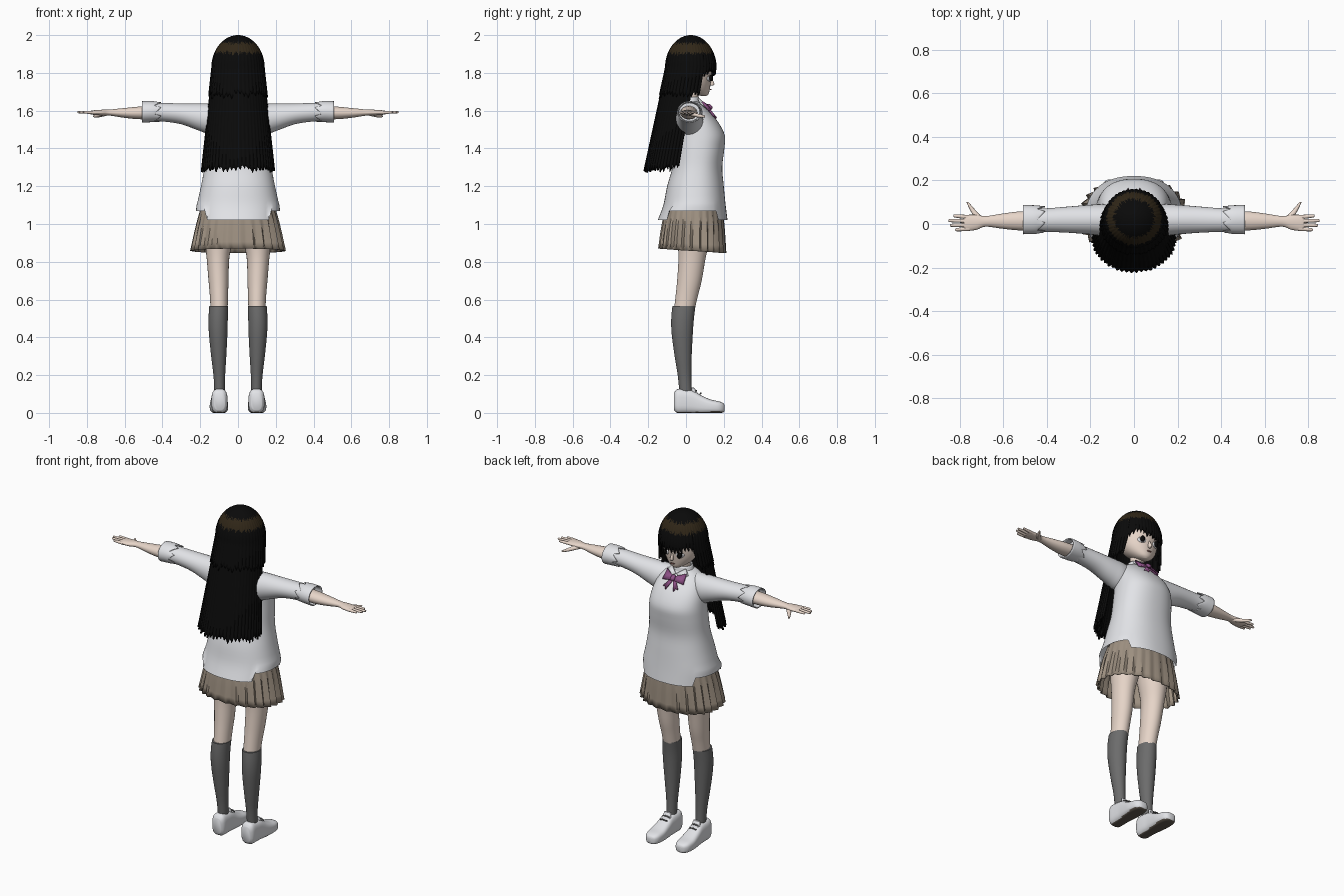
import bpy, bmesh, math, random
from mathutils import Vector

random.seed(4)
cube = bpy.data.objects.get("Cube")
if cube:
    bpy.data.objects.remove(cube)


def material(name, r, g, b):
    m = bpy.data.materials.new(name)
    m.use_nodes = True
    m.diffuse_color = (r, g, b, 1)
    m.node_tree.nodes["Principled BSDF"].inputs["Base Color"].default_value = (r, g, b, 1)
    return m


black = material("black hair", .003, .003, .003)
brown = material("brown hair shine", .03, .02, .009)
skin = material("skin", .85, .71, .62)
white = material("white cloth", .78, .79, .82)
taupe = material("taupe skirt", .34, .28, .22)
grey = material("grey sock", .15, .15, .15)
purple = material("purple ribbon", .27, .08, .24)
sole = material("sole", .12, .1, .08)
pink = material("lip pink", .55, .25, .22)


def finish(name, bm, mats, angle=50, mirror=False, thick=0):
    """Turn a bmesh into a shaded object with its modifiers."""
    bmesh.ops.recalc_face_normals(bm, faces=bm.faces[:])
    me = bpy.data.meshes.new(name)
    bm.to_mesh(me)
    bm.free()
    for m in mats:
        me.materials.append(m)
    ob = bpy.data.objects.new(name, me)
    bpy.context.collection.objects.link(ob)
    bpy.ops.object.select_all(action='DESELECT')
    ob.select_set(True)
    bpy.context.view_layer.objects.active = ob
    bpy.ops.object.shade_smooth_by_angle(angle=math.radians(angle))
    if thick:
        mod = ob.modifiers.new("thickness", 'SOLIDIFY')
        mod.thickness = thick
    if mirror:
        ob.modifiers.new("mirror", 'MIRROR')
    return ob


def smooth(rings, steps):
    """Catmull-Rom interpolation between rings."""
    out = []
    for i in range(len(rings) - 1):
        p = [rings[max(0, min(len(rings) - 1, i + k))] for k in (-1, 0, 1, 2)]
        for s in range(steps):
            t = s / steps
            out.append([b + t / 2 * (c - a + t * (2 * a - 5 * b + 4 * c - d + t * (3 * (b - c) + d - a)))
                        for a, b, c, d in zip(*p)])
    return out + [list(rings[-1])]


def loft(name, axis, rings, mat, sides=28, power=2, warp=None, caps=True, steps=4,
         mirror=False, thick=0, under=None):
    """Skin rings (position, centre u, centre v, radius u, radius v) along an axis."""
    bm = bmesh.new()
    dense = smooth(rings, steps)
    u, v = [k for k in range(3) if k != axis]
    rows = []
    for j, (s, cu, cv, ru, rv) in enumerate(dense):
        row = []
        for i in range(sides):
            a = math.tau * i / sides
            c, d = math.cos(a), math.sin(a)
            co = Vector()
            co[axis] = s
            co[u] = cu + ru * math.copysign(abs(c) ** (2 / power), c)
            co[v] = cv + rv * math.copysign(abs(d) ** (2 / power), d)
            if warp:
                warp(co, i, a, j / (len(dense) - 1))
            row.append(bm.verts.new(co))
        rows.append(row)
    for r, q in zip(rows, rows[1:]):
        for i in range(sides):
            k = (i + 1) % sides
            bm.faces.new((r[i], r[k], q[k], q[i]))
    if caps:
        bm.faces.new(rows[0])
        bm.faces.new(rows[-1])
    bmesh.ops.recalc_face_normals(bm, faces=bm.faces[:])
    if under:
        for f in bm.faces:
            f.material_index = int(f.normal.z < -.7 and f.calc_center_median().z < .02)
    return finish(name, bm, [mat] + ([under] if under else []), mirror=mirror, thick=thick)


def plate(name, points, mat, place, depth=.009):
    """Thin mirrored plate from an x, z outline; place gives y for a point."""
    bm = bmesh.new()
    f = bm.faces.new([bm.verts.new((x, place(x, z), z)) for x, z in points])
    bm.normal_update()
    return finish(name, bm, [mat], mirror=True, thick=depth)


def hair(name, start, end, strands, top, bottom, jag, scale, rows, closed):
    """Grid of ridged strands on the hair surface, each ending in a point."""
    bm = bmesh.new()
    per = 4
    n = strands * per
    ends = [random.uniform(-jag, jag) * .6 for _ in range(strands + 1)]
    cols = []
    for i in range(n if closed else n + 1):
        a = start + (end - start) * i / n
        p = (i % per) / per
        low = bottom(math.sin(a)) + jag * abs(2 * p - 1) + ends[i // per]
        col = []
        for j in range(rows + 1):
            t = j / rows
            z = top - (top - low) * (t * t if closed else t)
            dome = math.sqrt(max(0, 1 - (max(0, z - 1.83) / .17) ** 2))
            k = max(0, (1.83 - z) / .55)
            r = scale * dome * (1 + .035 * math.sin(p * math.pi) * t)
            col.append(bm.verts.new(((.138 + .055 * k) * r * math.cos(a),
                                     .025 - .095 * k + (.133 + .02 * k) * r * math.sin(a), z)))
        cols.append(col)
    pairs = list(zip(cols, cols[1:])) + ([(cols[-1], cols[0])] if closed else [])
    for c, (p, q) in enumerate(pairs):
        edge = random.uniform(-.008, .008)
        for j in range(rows):
            f = bm.faces.new((p[j], q[j], q[j + 1], p[j + 1]))
            z = f.calc_center_median().z
            f.material_index = int(1.905 + edge < z < 1.957 + edge and closed)
    bmesh.ops.remove_doubles(bm, verts=bm.verts[:], dist=.0001)
    return finish(name, bm, [black, brown], angle=60, thick=.012)


# Hair: cap with fringe and side locks, then the long back
def cap_edge(s):
    return 1.795 if s > .52 else 1.69 - .03 * min(.5, .5 - s)


hair("hair_cap", 0, math.tau, 44, 2, cap_edge, .025, 1, 30, True)
hair("long_back_hair", math.pi - .2, math.tau + .2, 30, 1.9, lambda s: 1.285, .02, .985, 20, False)
hair("inner_back_hair", math.pi, math.tau, 22, 1.88, lambda s: 1.3, .025, .88, 16, False)

# Head, nose, eyes and mouth
loft("head", 2, [(1.677, 0, .095, .012, .012), (1.69, 0, .08, .042, .04), (1.72, 0, .055, .078, .072),
                 (1.76, 0, .04, .102, .093), (1.82, 0, .03, .112, .108), (1.9, 0, .03, .1, .1),
                 (1.95, 0, .03, .06, .06)], skin)
loft("nose", 2, [(1.732, 0, .134, .006, .006), (1.742, 0, .137, .009, .014), (1.775, 0, .128, .006, .008)],
     skin, sides=10)


def face_y(x, z):
    return .04 + .097 * math.sqrt(1 - (x / .104) ** 2)


def oval(cx, cz, rx, rz):
    return [(cx + rx * math.cos(a), cz + rz * math.sin(a)) for a in (math.tau * i / 12 for i in range(12))]


plate("eye_whites", oval(.047, 1.772, .022, .017), white, face_y)
plate("irises", oval(.047, 1.773, .012, .017), black, lambda x, z: face_y(x, z) + .003)
plate("mouth", [(0, 1.709), (.014, 1.712), (0, 1.714)], pink, lambda x, z: .127)
loft("neck", 2, [(1.6, 0, .02, .045, .042), (1.66, 0, .025, .04, .04), (1.72, 0, .03, .042, .042)], skin)


# Jumper with a hem raised at the sides
def hem(co, i, a, t):
    if co.z < 1.12:
        lift = .05 if abs(math.cos(a)) > .75 else 0
        co.z += lift * (1.12 - co.z) * 10


loft("jumper", 2, [(1.02, 0, .035, .222, .185), (1.1, 0, .045, .217, .165), (1.2, 0, .05, .196, .15),
                   (1.3, 0, .06, .178, .132), (1.4, 0, .07, .17, .133), (1.47, 0, .072, .163, .133),
                   (1.54, 0, .055, .152, .115), (1.6, 0, .03, .13, .088), (1.635, 0, .02, .09, .06),
                   (1.65, 0, .02, .055, .045)], white, sides=64, power=2.25, warp=hem, caps=False)
loft("sleeves", 0, [(.05, .015, 1.58, .05, .055), (.13, .018, 1.555, .072, .082), (.2, .02, 1.565, .068, .073),
                    (.3, .02, 1.583, .06, .055), (.4, .018, 1.592, .054, .049), (.47, .018, 1.593, .055, .049)],
     white, mirror=True)


# Turned-back cuffs with a notched edge
def notch(co, i, a, t):
    if t < .3:
        co.x += .012 * (i % 4 - 1.5) * (1 - t * 3)


loft("cuffs", 0, [(.425, .02, 1.594, .062, .053), (.46, .02, 1.595, .066, .056), (.508, .02, 1.593, .067, .057)],
     white, warp=notch, caps=False, mirror=True, thick=.006)

# Shirt collar and ribbon bow
loft("collar_band", 2, [(1.63, 0, .022, .065, .055), (1.672, 0, .02, .05, .048)], white, caps=False, thick=.005)


def chest_y(x, z):
    return .118 + .85 * (1.62 - z) - x * x * 3


plate("collar_points", [(.003, 1.635), (.045, 1.662), (.07, 1.635), (.04, 1.605)], white,
      lambda x, z: chest_y(x, z) - .014)
plate("bow_tails", [(0, 1.615), (.012, 1.618), (.05, 1.572), (.034, 1.575), (.027, 1.562)], purple, chest_y)
plate("bow_loops", [(0, 1.628), (.03, 1.638), (.064, 1.65), (.07, 1.6), (.03, 1.608), (0, 1.612)], purple,
      lambda x, z: chest_y(x, z) + .008)
loft("bow_knot", 2, [(1.607, 0, .13, .011, .008), (1.622, 0, .127, .014, .012), (1.635, 0, .118, .011, .008)],
     purple, sides=12)

# Forearms and hands
loft("forearms", 0, [(.44, .015, 1.59, .046, .036), (.53, .014, 1.588, .043, .033), (.6, .013, 1.588, .035, .026),
                     (.68, .012, 1.59, .024, .016), (.72, .008, 1.59, .034, .015), (.765, .005, 1.59, .037, .012),
                     (.78, .004, 1.59, .034, .009)], skin, mirror=True)
for finger, y, tip in (("index", .031, .828), ("middle", .013, .85), ("ring", -.005, .843), ("little", -.022, .82)):
    loft(finger + "_fingers", 0, [(.755, y, 1.59, .01, .009), (.79, y * 1.1, 1.591, .009, .008),
                                  (tip - .006, y * 1.2, 1.592, .007, .006), (tip, y * 1.2, 1.592, .003, .003)],
         skin, sides=10, mirror=True)
loft("thumbs", 1, [(.015, .7, 1.585, .02, .012), (.045, .725, 1.578, .016, .011), (.075, .747, 1.572, .01, .009),
                   (.1, .763, 1.57, .005, .005)], skin, sides=12, mirror=True)


# Pleated skirt
def pleat(co, i, a, t):
    fold = 1 + .075 * (.3 + t) * ((i % 4) / 4 - .45)
    co.x *= fold
    co.y = .035 + (co.y - .035) * fold
    co.z -= .012 * t * math.sin(a)


loft("skirt", 2, [(1.1, 0, .043, .192, .145), (1.0, 0, .038, .218, .163), (.858, 0, .033, .247, .176)], taupe,
     sides=104, power=2.2, warp=pleat, caps=False, steps=3, mirror=False, thick=.004)

# Legs, socks and shoes
loft("legs", 2, [(1.03, .085, .04, .08, .1), (.92, .1, .04, .075, .086), (.82, .106, .032, .06, .072),
                 (.7, .103, .018, .053, .065), (.62, .101, .004, .048, .059), (.54, .1, -.01, .045, .054)],
     skin, mirror=True)
loft("socks", 2, [(.565, .102, -.011, .05, .061), (.5, .105, -.018, .051, .06), (.42, .105, -.02, .049, .056),
                  (.3, .102, -.015, .04, .045), (.2, .099, -.008, .031, .036), (.12, .098, -.003, .028, .033),
                  (.08, .098, 0, .028, .033)], grey, mirror=True)


def ground(co, i, a, t):
    co.z = max(co.z, 0)


loft("shoes", 1, [(-.064, .098, .06, .028, .045), (-.045, .098, .062, .041, .064), (0, .098, .06, .043, .063),
                  (.04, .099, .056, .043, .06), (.08, .1, .044, .046, .049), (.13, .101, .034, .049, .037),
                  (.175, .101, .03, .044, .031), (.198, .1, .027, .03, .024), (.205, .1, .025, .014, .014)],
     white, sides=32, power=3, warp=ground, mirror=True, under=sole)
loft("shoe_tongues", 2, [(.08, .098, .055, .026, .022), (.115, .098, .042, .026, .014), (.135, .098, .036, .022, .006)],
     white, sides=16, mirror=True)
for y, z in ((.05, .113), (.075, .1)):
    loft("laces", 0, [(.076, y, z, .004, .004), (.098, y + .004, z + .005, .004, .004), (.12, y, z, .004, .004)],
         grey, sides=8, mirror=True)
